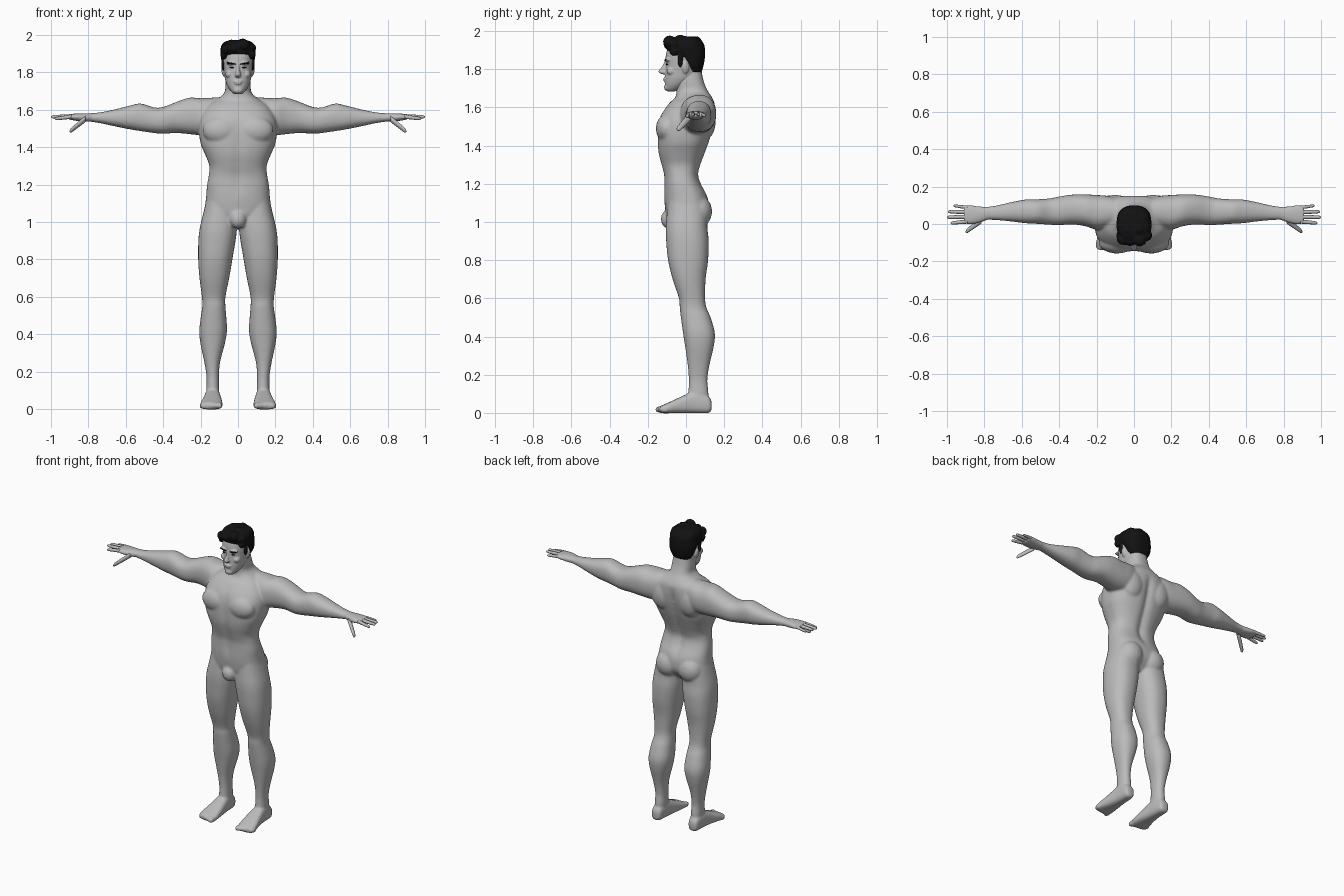
import bpy, bmesh, math
from mathutils import Matrix, Vector


def material(name, c):
    m = bpy.data.materials.new(name)
    m.diffuse_color = (c, c, c, 1)
    return m


SKIN = material("grey_skin", 0.5)
DARK = material("black_hair", 0.006)


def spline(a, b, c, d, t):
    return 0.5 * (2 * b + (c - a) * t + (2 * a - 5 * b + 4 * c - d) * t * t
                  + (3 * b - a - 3 * c + d) * t ** 3)


def loft(bm, rings, axis, side=1, sides=32, power=2.3, steps=4):
    """Skin rings of (position, low, high, low, high) along an axis."""
    full = []
    for i in range(len(rings) - 1):
        four = [rings[max(i - 1, 0)], rings[i], rings[i + 1], rings[min(i + 2, len(rings) - 1)]]
        full += [[spline(*v, k / steps) for v in zip(*four)] for k in range(steps)]
    full.append(rings[-1])
    loops = []
    for t, a0, a1, b0, b1 in full:
        loop = []
        for k in range(sides):
            c, s = math.cos(math.tau * k / sides), math.sin(math.tau * k / sides)
            a = (a0 + a1) / 2 + (a1 - a0) / 2 * math.copysign(abs(c) ** (2 / power), c)
            b = (b0 + b1) / 2 + (b1 - b0) / 2 * math.copysign(abs(s) ** (2 / power), s)
            x, y, z = {"x": (t, a, b), "y": (a, t, b), "z": (a, b, t)}[axis]
            loop.append(bm.verts.new((x * side, y, z)))
        loops.append(loop)
    for p, q in zip(loops, loops[1:]):
        for k in range(sides):
            n = (k + 1) % sides
            bm.faces.new((p[k], p[n], q[n], q[k]))
    bm.faces.new(loops[0])
    bm.faces.new(loops[-1])
    return [v for loop in loops for v in loop]


def ball(bm, centre, radii, side=1, tilt=0):
    m = (Matrix.Translation((centre[0] * side, centre[1], centre[2]))
         @ Matrix.Rotation(tilt * side, 4, "Y") @ Matrix.Diagonal((*radii, 1)))
    bmesh.ops.create_uvsphere(bm, u_segments=20, v_segments=12, radius=1, matrix=m)


def finish(bm, name, mat, voxel=0, smooth=0):
    bmesh.ops.recalc_face_normals(bm, faces=bm.faces)
    for f in bm.faces:
        f.smooth = True
    me = bpy.data.meshes.new(name)
    bm.to_mesh(me)
    bm.free()
    me.materials.append(mat)
    ob = bpy.data.objects.new(name, me)
    bpy.context.collection.objects.link(ob)
    if voxel:
        r = ob.modifiers.new("fuse", "REMESH")
        r.mode, r.voxel_size, r.use_smooth_shade = "VOXEL", voxel, True
        s = ob.modifiers.new("soften", "SMOOTH")
        s.factor, s.iterations = 0.5, smooth
    return ob


def sym(z, w, y0, y1):
    return (z, -w, w, y0, y1)


# Torso and neck, with spine and midline furrows
body = bmesh.new()
torso = loft(body, [sym(*r) for r in (
    (.97, .05, -.06, .06), (1.03, .14, -.10, .11), (1.08, .172, -.11, .12),
    (1.14, .17, -.115, .11), (1.2, .165, -.115, .08), (1.25, .156, -.117, .066),
    (1.3, .153, -.13, .078), (1.36, .175, -.145, .10), (1.42, .2, -.15, .122),
    (1.5, .21, -.148, .145), (1.56, .2, -.132, .153), (1.62, .165, -.09, .15),
    (1.655, .115, -.055, .135), (1.69, .073, -.05, .112), (1.74, .067, -.055, .092),
    (1.8, .06, -.05, .08))], "z", sides=64, power=2.5)
for v in torso:
    x, y, z = v.co
    band = max(0, min(1, (z - 1.12) / .08, (1.62 - z) / .08))
    v.co.y -= math.copysign(.016 if y > 0 else .008, y) * band * math.exp(-(x / .025) ** 2)

for s in (1, -1):
    # Chest, shoulder blade, buttock
    ball(body, (.09, -.1, 1.49), (.1, .058, .075), s)
    ball(body, (.1, .1, 1.53), (.08, .056, .1), s)
    ball(body, (.083, .065, 1.055), (.082, .072, .085), s)
    # Leg
    loft(body, [(1.14, .02, .165, -.09, .09), (1.05, .004, .185, -.1, .11),
                (.97, .005, .204, -.106, .112), (.9, .013, .212, -.104, .119),
                (.8, .03, .213, -.094, .116), (.7, .047, .206, -.07, .103),
                (.6, .067, .193, -.037, .1), (.55, .067, .191, -.033, .108),
                (.5, .063, .198, -.027, .129), (.42, .059, .207, -.016, .151),
                (.35, .07, .201, -.005, .146), (.25, .096, .18, .009, .123),
                (.17, .102, .168, .015, .112), (.1, .1, .169, .013, .118),
                (.03, .105, .165, .02, .11)], "z", s)
    # Foot and toes
    loft(body, [(.134, .115, .16, .012, .06), (.12, .104, .17, 0, .085), (.08, .098, .174, -.002, .105),
                (.03, .094, .178, -.002, .108), (-.03, .087, .188, -.002, .083),
                (-.09, .082, .201, -.002, .055), (-.125, .084, .201, -.002, .04),
                (-.138, .09, .195, .002, .034)], "y", s, power=2.8)
    for i in range(5):
        ball(body, (.099 + .0235 * i, -.138 + .007 * i, .018),
             (.017 if i == 0 else .0125, .025, .018), s)
    # Arm
    loft(body, [(.06, 0, .13, 1.5, 1.668), (.14, -.02, .15, 1.47, 1.665),
                (.2, -.03, .155, 1.464, 1.662), (.26, -.012, .158, 1.47, 1.665),
                (.33, -.002, .157, 1.476, 1.642), (.4, -.006, .147, 1.472, 1.615),
                (.45, -.004, .137, 1.476, 1.613), (.52, .001, .132, 1.486, 1.634),
                (.58, .004, .131, 1.496, 1.622), (.66, .014, .116, 1.512, 1.602),
                (.74, .021, .098, 1.529, 1.586), (.8, .024, .091, 1.538, 1.581)], "x", s)
    # Palm
    loft(body, [(.77, .028, .09, 1.538, 1.58), (.82, .008, .094, 1.536, 1.582),
                (.87, -.002, .1, 1.542, 1.58), (.91, .002, .1, 1.55, 1.576)], "x", s)
# Groin
ball(body, (0, -.09, 1.015), (.045, .042, .05))
finish(body, "body", SKIN, .0075, 6)

# Fingers and thumbs
for s, label in ((1, "left"), (-1, "right")):
    bm = bmesh.new()
    for p, q, r in (((.89, .013, 1.563), (.98, .005, 1.552), .011),
                    ((.89, .038, 1.565), (1.0, .036, 1.562), .0115),
                    ((.89, .063, 1.565), (.995, .066, 1.563), .011),
                    ((.89, .088, 1.563), (.965, .098, 1.556), .0095),
                    ((.815, .02, 1.552), (.9, -.042, 1.484), .017)):
        rings = []
        for t, k in ((0, 1), (.35, .95), (.7, .85), (.92, .7), (1, .2)):
            x, y, z = Vector(p).lerp(Vector(q), t)
            rings.append((x, y - r * k, y + r * k, z - r * k, z + r * k))
        loft(bm, rings, "x", s, sides=12, power=2, steps=3)
    finish(bm, label + "_fingers", SKIN)

# Head with nose, lips, chin, cheekbones and ears
bm = bmesh.new()
loft(bm, [sym(*r) for r in (
    (1.684, .018, -.098, -.06), (1.695, .034, -.107, -.03), (1.72, .053, -.11, .01),
    (1.75, .066, -.111, .05), (1.78, .072, -.109, .07), (1.82, .077, -.106, .08),
    (1.87, .08, -.106, .085), (1.92, .074, -.09, .08), (1.96, .04, -.05, .05))], "z", power=2.2)
loft(bm, [sym(*r) for r in (
    (1.845, .007, -.112, -.09), (1.82, .009, -.122, -.09), (1.797, .013, -.14, -.09),
    (1.785, .017, -.144, -.09), (1.774, .012, -.128, -.09))], "z", sides=16, power=2)
ball(bm, (0, -.11, 1.751), (.024, .01, .0065))
ball(bm, (0, -.109, 1.741), (.02, .01, .0065))
ball(bm, (0, -.1, 1.705), (.026, .015, .018))
for s in (1, -1):
    ball(bm, (.033, -.096, 1.85), (.03, .015, .012), s)
    ball(bm, (.046, -.075, 1.79), (.022, .027, .022), s)
    ball(bm, (.078, -.003, 1.808), (.01, .019, .031), s, .15)
finish(bm, "head", SKIN, .004, 3)

# Hair: cap, nape and wavy quiff
bm = bmesh.new()
loft(bm, [sym(*r) for r in (
    (1.785, .06, -.005, .082), (1.82, .079, -.012, .092), (1.86, .088, -.04, .099),
    (1.885, .092, -.075, .1), (1.9, .093, -.1, .1), (1.93, .093, -.103, .095),
    (1.955, .082, -.09, .078), (1.968, .06, -.065, .055), (1.973, .03, -.03, .03))], "z")
for s in (1, -1):
    ball(bm, (.078, -.03, 1.848), (.012, .014, .04), s)
    ball(bm, (.075, -.062, 1.895), (.02, .025, .025), s)
for x, y, z, r in ((-.06, -.08, 1.925, .032), (-.02, -.088, 1.93, .03), (.03, -.085, 1.945, .035),
                   (.065, -.06, 1.93, .032), (-.035, -.03, 1.95, .028), (.025, -.03, 1.95, .034),
                   (-.055, .03, 1.935, .034), (.05, .03, 1.94, .034), (0, .05, 1.945, .032)):
    ball(bm, (x, y, z), (r, r, r * .9))
finish(bm, "hair", DARK, .005, 3)

# Eyebrows and eyes
for s, label in ((1, "left"), (-1, "right")):
    bm = bmesh.new()
    ball(bm, (.036, -.104, 1.848), (.026, .009, .0055), s, -.15)
    finish(bm, label + "_eyebrow", DARK)
    bm = bmesh.new()
    ball(bm, (.032, -.099, 1.826), (.013, .006, .004), s)
    finish(bm, label + "_eye", DARK)
